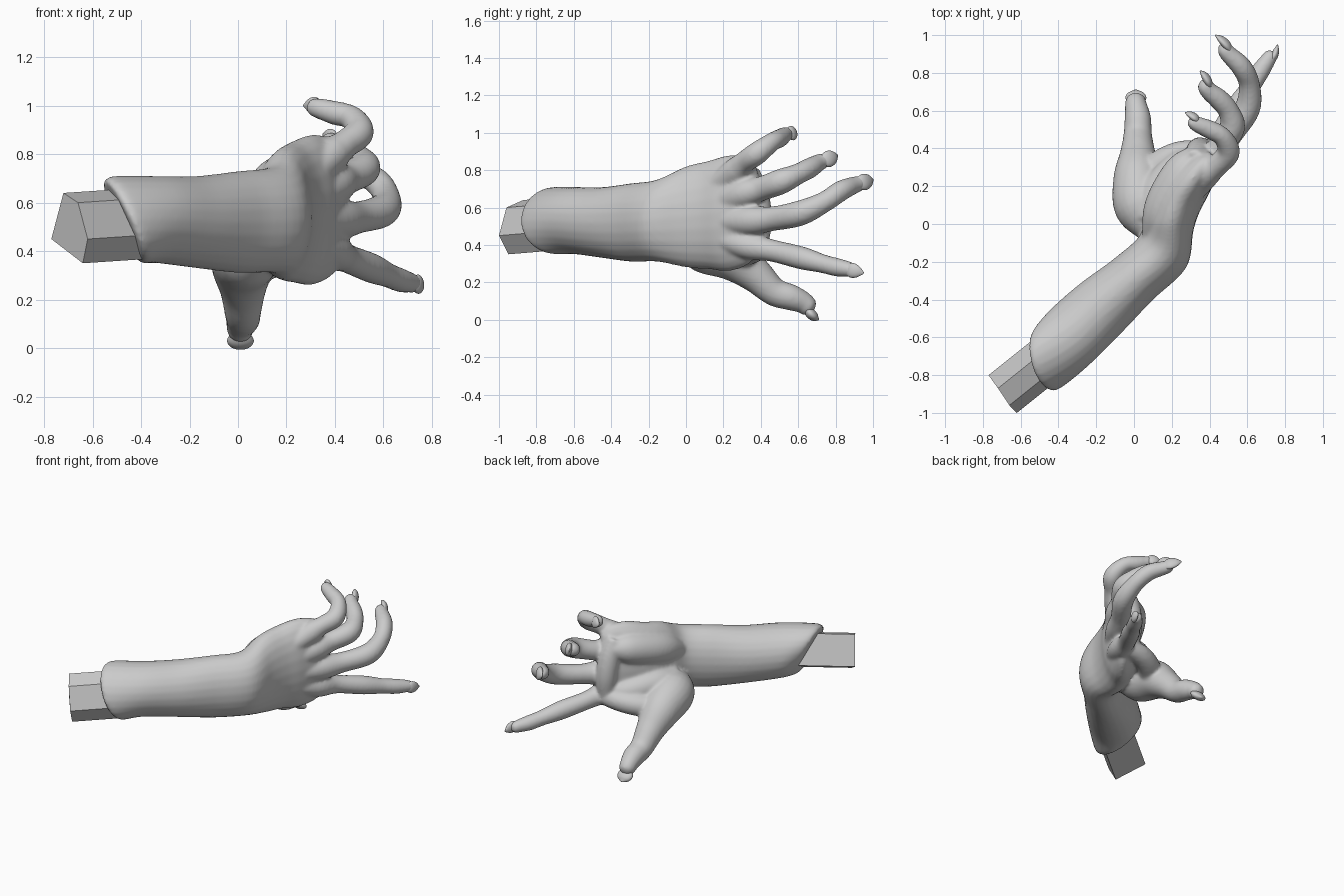
import bpy, bmesh, math
from mathutils import Vector

if "Cube" in bpy.data.objects:
    bpy.data.objects.remove(bpy.data.objects["Cube"])

grey = bpy.data.materials.new("light_grey")
grey.use_nodes = True
tone = (0.6, 0.6, 0.6, 1)
grey.diffuse_color = tone
grey.node_tree.nodes["Principled BSDF"].inputs["Base Color"].default_value = tone

UNIT = 0.01  # paths and sections are given in hundredths


def spline(rows, steps=6):
    """Smoothly resample rows of equal-length numbers."""
    out = []
    last = len(rows) - 1
    for i in range(last):
        quad = [rows[max(0, min(last, i + k))] for k in (-1, 0, 1, 2)]
        for s in range(steps):
            t = s / steps
            out.append([b + 0.5 * t * (c - a + t * (2 * a - 5 * b + 4 * c - d + t * (3 * (b - c) + d - a)))
                        for a, b, c, d in zip(*quad)])
    return out + [list(rows[last])]


def loft(bm, rings):
    """Skin a list of point rings and close both ends."""
    loops = [[bm.verts.new(p) for p in ring] for ring in rings]
    count = len(loops[0])
    for a, b in zip(loops, loops[1:]):
        for i in range(count):
            j = (i + 1) % count
            bm.faces.new((a[i], a[j], b[j], b[i]))
    bm.faces.new(loops[0][::-1])
    bm.faces.new(loops[-1])


def ellipse(centre, u, v, count=24):
    turns = [math.tau * i / count for i in range(count)]
    return [centre + u * math.cos(t) + v * math.sin(t) for t in turns]


def tube(bm, points, radii, up=Vector((0.7, -0.7, 0.1)), flat=1.0):
    """Sweep a round or flattened section along the points."""
    rows = spline([(*p, r) for p, r in zip(points, radii)])
    pts = [Vector(row[:3]) for row in rows]
    rings = []
    for i, (p, row) in enumerate(zip(pts, rows)):
        along = (pts[min(i + 1, len(pts) - 1)] - pts[max(i - 1, 0)]).normalized()
        side = along.cross(up).normalized()
        rings.append(ellipse(p, side * row[3], side.cross(along) * row[3] * flat))
    loft(bm, rings)


def scaled(points):
    return [Vector(p) * UNIT for p in points]


def finish(name, bm):
    bmesh.ops.recalc_face_normals(bm, faces=bm.faces[:])
    mesh = bpy.data.meshes.new(name)
    bm.to_mesh(mesh)
    bm.free()
    mesh.materials.append(grey)
    ob = bpy.data.objects.new(name, mesh)
    bpy.context.scene.collection.objects.link(ob)
    return ob


def digit(name, facing, radii, *path):
    """Add flesh along a path to the body and a pointed nail as its own part."""
    *bones, tip = scaled(path)
    base, r = bones[-1], radii[-1]
    out = Vector(facing).normalized()
    ends = [base.lerp(tip, 0.35), base.lerp(tip, 0.55)]
    tube(body, bones + ends, radii + [r * 0.85, r * 0.35])
    nail = bmesh.new()
    lift = out * r * 0.45
    tube(nail, [base + lift, ends[0] + lift, base.lerp(tip, 0.7) + lift * 0.6, tip],
         [r * 0.6, r * 0.95, r * 0.75, r * 0.12], out, 0.5)
    finish(name + "_nail", nail).data.shade_smooth()


body = bmesh.new()

# Forearm and palm: x, y, z, half thickness, half height, facing angle, end slant
sections = [
    (-48, -72, 53, 16, 16, -78, 7),
    (-45, -70, 53, 18, 18, -74, 6),
    (-33, -59, 53, 18, 18, -56, 0),
    (-17, -44, 52, 17, 19, -48, 0),
    (0, -29, 52, 15, 21, -46, 0),
    (15, -15, 53, 15, 22, -32, 0),
    (19, 0, 55, 13, 27, -18, 0),
    (23, 12, 56, 13, 29, -24, 0),
    (30, 23, 57, 12, 31, -36, 0),
    (37, 32, 58, 9, 29, -42, 0),
    (41, 37, 58, 5, 24, -44, 0),
]
rings = []
for x, y, z, thick, tall, angle, slant in spline(sections):
    a = math.radians(angle)
    rings.append(ellipse(Vector((x, y, z)) * UNIT, Vector((math.cos(a), math.sin(a), 0)) * thick * UNIT,
                         Vector((-slant, 0, tall)) * UNIT))
loft(body, rings)

# Outer palm pad, pads under the finger roots, and the web between thumb and index finger
tube(body, scaled([(9, -8, 62), (14, 3, 66), (19, 15, 69), (27, 29, 72), (33, 38, 73)]),
     [0.05, 0.10, 0.11, 0.10, 0.05])
tube(body, scaled([(32, 34, 80), (34, 37, 68), (35, 39, 54), (36, 38, 40)]), [0.05, 0.07, 0.07, 0.06])
tube(body, scaled([(4, 20, 34), (13, 31, 36), (25, 37, 38), (38, 38, 39)]), [0.08, 0.075, 0.07, 0.06])
tube(body, scaled([(6, 2, 46), (13, 16, 46), (24, 30, 43), (34, 36, 41)]), [0.08, 0.10, 0.09, 0.06])

# Fingers share one thickness profile from the back of the hand to the last joint
profile = [0.05, 0.08, 0.066, 0.068, 0.056, 0.055, 0.046]
slim = [r * 0.9 for r in profile]
curled = (0.6, 0.6, 0.2)
digit("index", (0.7, -0.7, 0.1), slim, (28, 10, 46), (39, 31, 40), (45, 46, 37),
      (55, 62, 33), (62, 73, 30), (67, 81, 28), (71, 87, 27), (76, 95, 25))
digit("middle", curled, profile, (28, 10, 53), (41, 32, 53), (50, 46, 54),
      (60, 61, 57), (61, 74, 63), (57, 83, 69), (50, 90, 72), (43, 100, 75))
digit("ring", curled, profile, (27, 10, 60), (39, 29, 67), (45, 40, 70),
      (52, 51, 74), (50, 60, 78), (45, 66, 81), (39, 71, 84), (35, 81, 88))
digit("little", curled, slim, (27, 10, 68), (38, 26, 79), (44, 31, 84),
      (50, 38, 89), (47, 46, 95), (40, 50, 97), (33, 53, 99), (27, 59, 100))
digit("thumb", (0, 0.3, -1), [0.06, 0.14, 0.13, 0.095, 0.076, 0.07, 0.058], (10, -6, 44), (4, 8, 40),
      (2, 24, 34), (2, 37, 24), (2, 47, 15), (2, 56, 12), (1, 63, 9), (1, 71, 0))

# Fuse the flesh into one skin
hand = finish("hand_and_forearm", body)
fuse = hand.modifiers.new("fuse", "REMESH")
fuse.mode = "VOXEL"
fuse.voxel_size = 0.011
fuse.use_smooth_shade = True
soften = hand.modifiers.new("soften", "SMOOTH")
soften.factor = 0.5
soften.iterations = 7

# Five-sided core coming out of the cut end of the forearm
core = bmesh.new()
end = scaled([(-77, -80, 45), (-72, -87, 64), (-66, -96, 60), (-62, -100, 45), (-64, -95, 35)])
loft(core, [end, [p + Vector((0.3, 0.24, 0.02)) for p in end]])
finish("arm_core", core)
